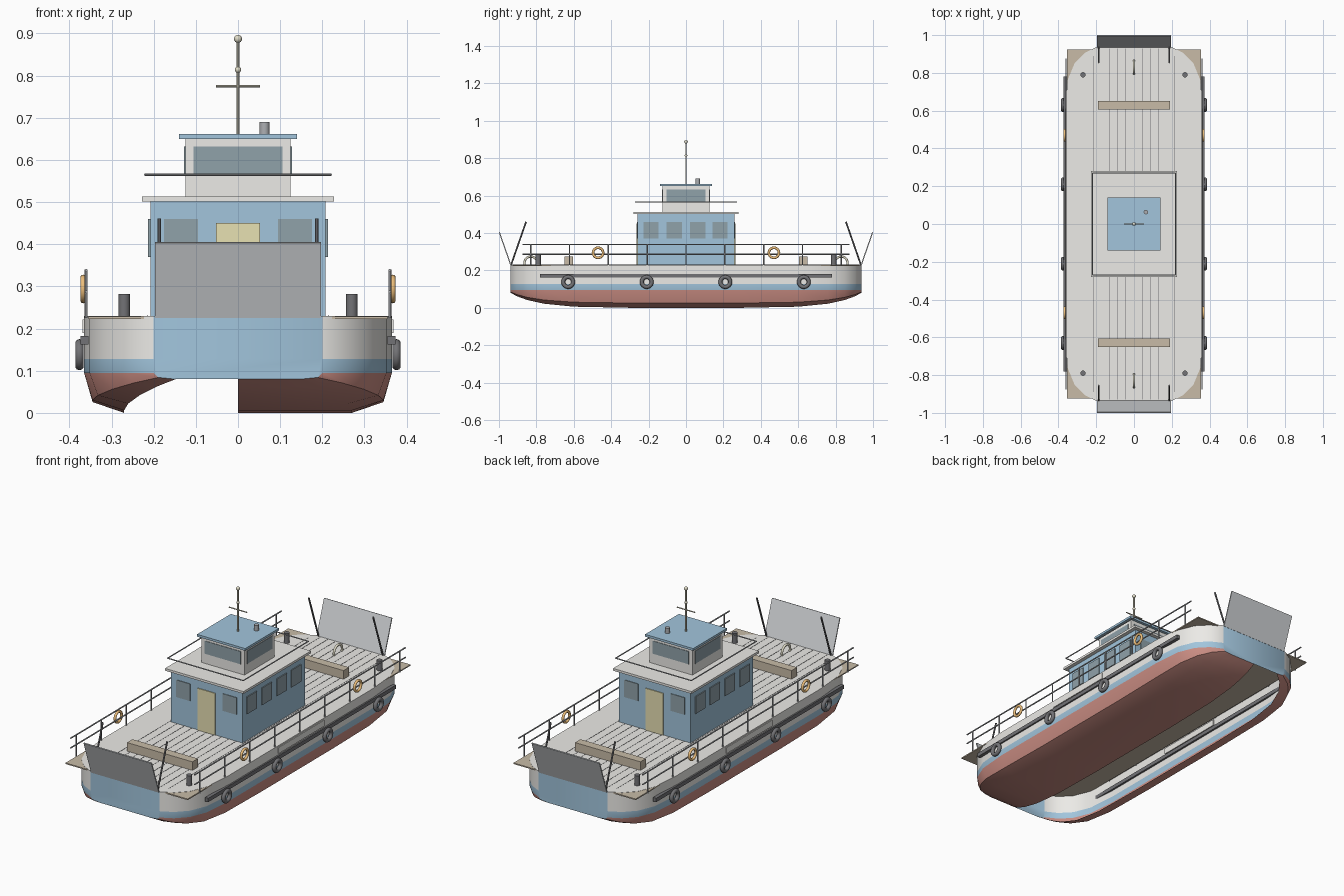
import bpy, bmesh, math
from mathutils import Vector

if "Cube" in bpy.data.objects:
    bpy.data.objects.remove(bpy.data.objects["Cube"])

def mat(name, r, g, b):
    m = bpy.data.materials.new(name)
    m.diffuse_color = (r, g, b, 1)
    m.use_nodes = True
    m.node_tree.nodes["Principled BSDF"].inputs["Base Color"].default_value = m.diffuse_color
    return m

WHITE = mat("white_paint", .84, .83, .80)
BLUE = mat("blue_paint", .36, .56, .72)
RED = mat("red_paint", .60, .27, .23)
WOOD = mat("wood", .58, .50, .39)
DARK = mat("dark_rubber", .17, .17, .18)
STEEL = mat("steel", .42, .43, .45)
GREY = mat("ramp_grey", .62, .64, .66)
GLASS = mat("glass", .28, .36, .40)
YELLOW = mat("door_yellow", .80, .75, .45)
ORANGE = mat("orange", .85, .52, .20)
CREAM = mat("lamp_cream", .75, .72, .58)

def box(name, x, y, z, m):
    """Box from (min, max) ranges."""
    bpy.ops.mesh.primitive_cube_add(size=1, location=[(a + b) / 2 for a, b in (x, y, z)])
    o = bpy.context.object
    o.name = name
    o.scale = [b - a for a, b in (x, y, z)]
    o.data.materials.append(m)
    return o

def rod(name, a, b, r, m, sides=8):
    a, b = Vector(a), Vector(b)
    bpy.ops.mesh.primitive_cylinder_add(vertices=sides, radius=r, depth=(b - a).length, location=(a + b) / 2)
    o = bpy.context.object
    o.name = name
    o.rotation_euler = (b - a).to_track_quat('Z', 'Y').to_euler()
    o.data.materials.append(m)
    bpy.ops.object.shade_smooth_by_angle()
    return o

def ring(name, loc, R, r, m):
    """Torus whose axis runs along x."""
    bpy.ops.mesh.primitive_torus_add(major_radius=R, minor_radius=r, major_segments=24, minor_segments=10,
                                     location=loc, rotation=(0, math.pi / 2, 0))
    o = bpy.context.object
    o.name = name
    o.data.materials.append(m)
    bpy.ops.object.shade_smooth()
    return o

def ball(name, loc, r, m):
    bpy.ops.mesh.primitive_uv_sphere_add(segments=16, ring_count=10, radius=r, location=loc)
    o = bpy.context.object
    o.name = name
    o.data.materials.append(m)
    bpy.ops.object.shade_smooth()

# Hull: lofted sections (y, half width, keel height); the port bottom strip is open
half = [(.3, .365, 0), (.6, .365, .006), (.76, .352, .022), (.85, .315, .042), (.905, .262, .062), (.937, .2, .08)]
stations = [(-y, w, k) for y, w, k in reversed(half)] + half
bm = bmesh.new()
loops = []
for y, w, k in stations:
    chine = k + (.095 - k) * .27
    side = [(w, .23), (w, .128), (w, .095), (w * .945, chine), (w * .74, k)]
    prof = side + [(0, k)] + [(-x, z) for x, z in reversed(side)]
    loops.append([bm.verts.new((x, y, z)) for x, z in prof])
strip_mats = [0, 1, 2, 2, 2, None, 2, 2, 1, 0, 0]
for A, B in zip(loops, loops[1:]):
    for i, mi in enumerate(strip_mats):
        if mi is not None:
            j = (i + 1) % 11
            bm.faces.new((A[i], B[i], B[j], A[j])).material_index = mi
for L in (loops[0], loops[-1]):
    bm.faces.new(L).material_index = 1
bmesh.ops.recalc_face_normals(bm, faces=bm.faces)
me = bpy.data.meshes.new("hull")
bm.to_mesh(me)
bm.free()
hull = bpy.data.objects.new("hull", me)
bpy.context.collection.objects.link(hull)
for m in (WHITE, BLUE, RED):
    me.materials.append(m)
bpy.context.view_layer.objects.active = hull
hull.select_set(True)
bpy.ops.object.shade_smooth_by_angle()

# Deck board and plank seams
box("wood_deck", (-.355, .355), (-.925, .925), (.223, .229), WOOD)
for i in range(-5, 6):
    n = .93 if abs(i) < 5 else .89
    box("plank_seam", (i * .043 - .0012, i * .043 + .0012), (-n, n), (.228, .2308), DARK)

# Side fittings, both sides
for s in (-1, 1):
    def sx(a, b):
        return tuple(sorted((s * a, s * b)))
    box("rubbing_strake", sx(.355, .373), (-.78, .78), (.162, .182), DARK)
    box("side_board", sx(.36, .369), (-.19, .19), (.19, .222), WHITE)
    for y in (-.63, -.21, .21, .63):
        ring("tyre_fender", (s * .376, y, .138), .0265, .0105, DARK)
    for y in (-.47, .47):
        ring("lifebuoy", (s * .367, y, .294), .027, .007, ORANGE)
    for z in (.338, .287):
        rod("side_rail", (s * .36, -.875, z), (s * .36, .875, z), .0035, STEEL)
    for i in range(-4, 5):
        rod("rail_post", (s * .36, i * .2075, .225), (s * .36, i * .2075, .34), .0035, STEEL)
    for k in (-.187, -.062, .062, .182):
        box("cabin_side_window", sx(.205, .213), (k - .041, k + .041), (.37, .46), GLASS)
    box("wheelhouse_side_window", sx(.12, .1275), (-.105, .105), (.565, .632), GLASS)
    rod("roof_rail", (s * .22, -.27, .565), (s * .22, .27, .565), .003, STEEL)

# End fittings, both ends
for e in (-1, 1):
    def ey(a, b):
        return tuple(sorted((e * a, e * b)))
    ramp = box("ramp", (-.197, .197), (-.003, .003), (-.094, .094), GREY)
    ramp.location = (0, e * .967, .315)
    ramp.rotation_euler.x = -e * math.atan2(.06, .172)
    box("bench", (-.19, .19), ey(.605, .65), (.23, .275), WOOD)
    ring("towing_arch", (0, e * .83, .24), .034, .006, CREAM)
    box("door", (-.052, .052), ey(.255, .264), (.23, .45), YELLOW)
    box("wheelhouse_window", (-.105, .105), ey(.12, .1275), (.565, .632), GLASS)
    rod("roof_rail", (-.22, e * .27, .565), (.22, e * .27, .565), .003, STEEL)
    for s in (-1, 1):
        rod("ramp_arm", (s * .187, e * .935, .23), (s * .187, e * .855, .46), .0045, DARK)
        rod("bollard", (s * .27, e * .79, .225), (s * .27, e * .79, .282), .014, DARK, 16)
        box("cabin_end_window", tuple(sorted((s * .095, s * .175))), ey(.255, .263), (.37, .46), GLASS)

# Cabin and wheelhouse
box("cabin", (-.208, .208), (-.26, .26), (.225, .502), BLUE)
box("cabin_roof", (-.228, .228), (-.28, .28), (.501, .513), WHITE)
box("wheelhouse", (-.125, .125), (-.125, .125), (.51, .652), WHITE)
box("wheelhouse_roof", (-.14, .14), (-.14, .14), (.65, .662), BLUE)

# Mast and funnel
rod("mast", (0, 0, .66), (0, 0, .885), .004, CREAM)
rod("mast_yard", (-.052, 0, .775), (.052, 0, .775), .003, CREAM)
ball("mast_top_lamp", (0, 0, .887), .0095, CREAM)
ball("mast_lamp", (0, 0, .814), .0075, CREAM)
rod("funnel", (.063, .063, .655), (.063, .063, .69), .012, STEEL, 16)
